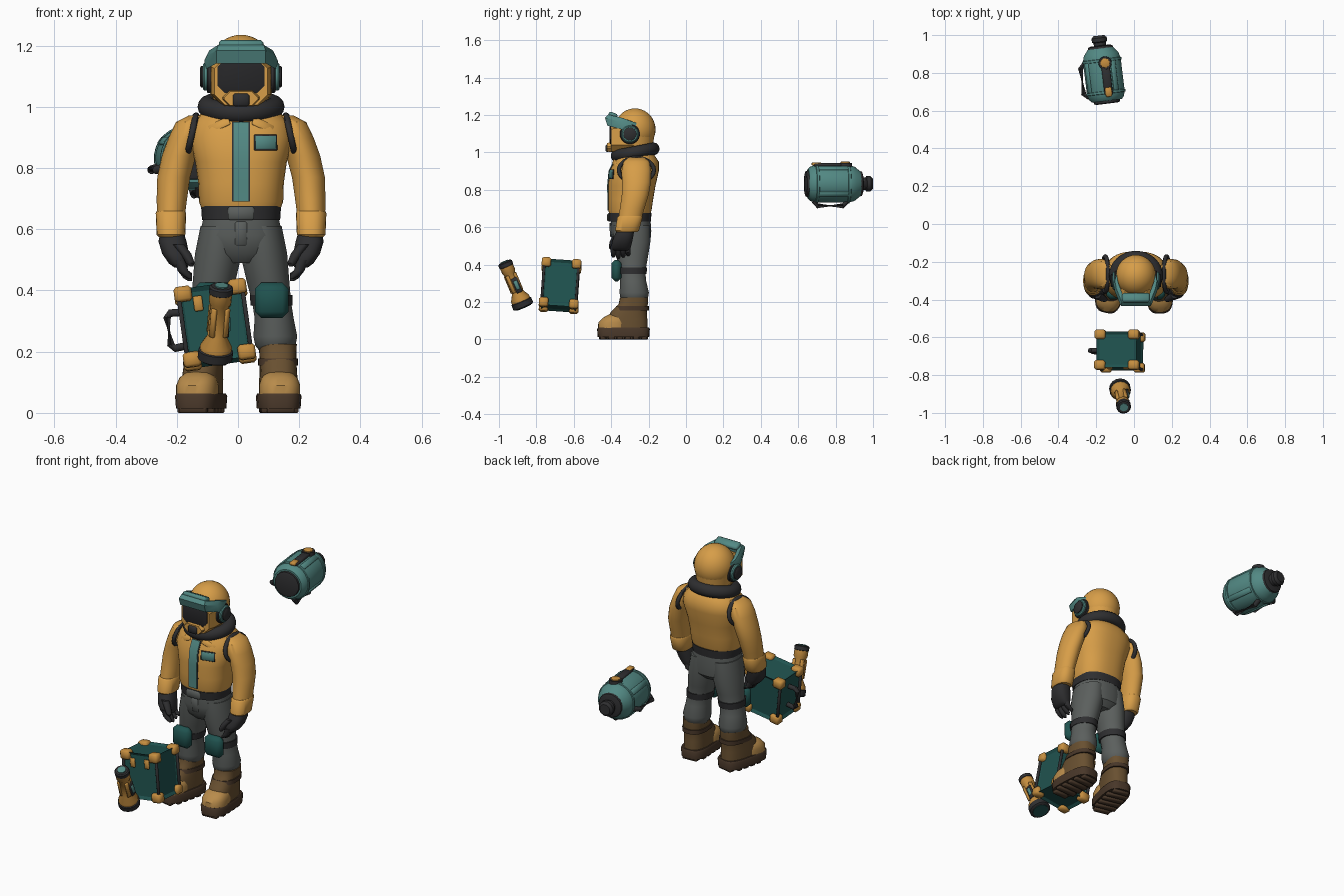
import bpy, bmesh
from math import sin, cos, pi, radians
from mathutils import Matrix, Vector

if "Cube" in bpy.data.objects:
    bpy.data.objects.remove(bpy.data.objects["Cube"])

X0 = 0.01                                   # middle of the figure
COLOURS = dict(
    jacket_yellow=(.68, .34, .065), gold=(.56, .27, .05), light_teal=(.085, .25, .23),
    dark_teal=(.014, .085, .078), trouser_grey=(.105, .115, .11), rubber_black=(.028, .028, .03),
    visor_black=(.02, .02, .022), boot_brown=(.14, .08, .03), toe_tan=(.48, .26, .07),
    sole_brown=(.065, .038, .022))
MATS = {}
for key, rgb in COLOURS.items():
    m = MATS[key] = bpy.data.materials.new(key)
    m.use_nodes = True
    m.diffuse_color = (*rgb, 1)
    bsdf = m.node_tree.nodes["Principled BSDF"]
    bsdf.inputs["Base Color"].default_value = (*rgb, 1)
    bsdf.inputs["Roughness"].default_value = .8
I = Matrix()


def place(x, y, z, rx=0, ry=0, rz=0):
    turn = Matrix.Rotation(radians(rz), 4, 'Z') @ Matrix.Rotation(radians(ry), 4, 'Y') @ Matrix.Rotation(radians(rx), 4, 'X')
    return Matrix.Translation((x, y, z)) @ turn


def finish(name, bm, mat, M=I, angle=40):
    bm.transform(M)
    bmesh.ops.recalc_face_normals(bm, faces=bm.faces)
    me = bpy.data.meshes.new(name)
    bm.to_mesh(me)
    bm.free()
    me.materials.append(MATS[mat])
    me.shade_smooth()
    me.set_sharp_from_angle(angle=radians(angle))
    ob = bpy.data.objects.new(name, me)
    bpy.context.collection.objects.link(ob)
    return ob


def skin(name, rings, mat, M=I, closed=False):
    """Join rings of points into a capped (or closed) surface."""
    bm = bmesh.new()
    rows = [[bm.verts.new(p) for p in ring] for ring in rings]
    pairs = list(zip(rows, rows[1:])) + ([(rows[-1], rows[0])] if closed else [])
    for a, b in pairs:
        for i in range(len(a)):
            j = (i + 1) % len(a)
            bm.faces.new((a[i], a[j], b[j], b[i]))
    if not closed:
        bm.faces.new(rows[0])
        bm.faces.new(rows[-1])
    return finish(name, bm, mat, M)


def loft(name, rows, mat, M=I, s=None, p=2, n=28):
    """Stack superellipses (x, y, z, rx, ry); s mirrors them about the figure."""
    def power(v):
        return (1 if v > 0 else -1) * abs(v) ** (2 / p)
    rings = []
    for x, y, z, rx, ry in rows:
        cx = x if s is None else X0 + s * x
        rings.append([(cx + rx * power(cos(t)), y + ry * power(sin(t)), z)
                      for t in (2 * pi * (i + .5) / n for i in range(n))])
    return skin(name, rings, mat, M)


def lathe(name, rows, mat, M=I, n=28):
    return loft(name, [(0, 0, z, r, r) for z, r in rows], mat, M, n=n)


def box(name, size, mat, M=I, bevel=.006, segments=1):
    bm = bmesh.new()
    bmesh.ops.create_cube(bm, size=1, matrix=Matrix.Diagonal((*size, 1)))
    if bevel:
        bmesh.ops.bevel(bm, geom=bm.edges[:], offset=bevel, segments=segments, affect='EDGES', profile=.5)
    return finish(name, bm, mat, M, 50)


def ball(name, size, mat, M=I):
    bm = bmesh.new()
    bmesh.ops.create_uvsphere(bm, u_segments=32, v_segments=20, radius=1, matrix=Matrix.Diagonal((*size, 1)))
    return finish(name, bm, mat, M)


def tube(name, pts, r, mat, M=I, closed=False):
    rings, count = [], len(pts)
    pts = [Vector(p) for p in pts]
    for i, p in enumerate(pts):
        a = pts[i - 1] if (i or closed) else p
        b = pts[(i + 1) % count] if (i + 1 < count or closed) else p
        q = (b - a).to_track_quat('Z', 'Y') if not closed else None
        if closed:                           # loops lie in a plane facing x
            out = (p - sum(pts, Vector()) / count).normalized()
            axes = (out, Vector((1, 0, 0)))
        else:
            axes = (q @ Vector((1, 0, 0)), q @ Vector((0, 1, 0)))
        rings.append([p + r * (axes[0] * cos(k * pi / 5) + axes[1] * sin(k * pi / 5)) for k in range(10)])
    return skin(name, rings, mat, M, closed)


def octagon(y, w, lo, hi, c):
    return [(X0 + x, y, z) for x, z in ((-w + c, lo), (w - c, lo), (w, lo + c), (w, hi - c),
                                        (w - c, hi), (c - w, hi), (-w, hi - c), (-w, lo + c))]


# Jacket body, belt and hips
TORSO = [(0, -.30, .655, .125, .105), (0, -.30, .69, .138, .116), (0, -.295, .75, .14, .12),
         (0, -.29, .82, .15, .127), (0, -.277, .90, .17, .132), (0, -.265, .95, .16, .12),
         (0, -.268, .985, .125, .1), (0, -.27, 1.01, .08, .08)]
loft("jacket_body", TORSO, "jacket_yellow", s=1, p=2.4, n=40)
loft("belt", [(0, -.30, .63, .128, .112), (0, -.30, .675, .131, .116)], "rubber_black", s=1, p=2.4, n=40)
loft("hips", [(0, -.295, .65, .12, .105), (0, -.295, .58, .137, .11), (0, -.29, .52, .125, .1),
              (0, -.29, .49, .07, .07)], "trouser_grey", s=1, p=2.3)
box("buckle", (.085, .012, .044), "trouser_grey", place(X0, -.416, .652))
box("fly", (.04, .012, .08), "trouser_grey", place(X0, -.402, .585, rx=4))

# Front placket follows the jacket
for name, mat, w, out in (("placket_edge", "rubber_black", .029, .002), ("placket", "light_teal", .024, .005)):
    skin(name, [[(X0 - w, y - ry - out, z), (X0 + w, y - ry - out, z), (X0 + w, y - ry + .01, z),
                 (X0 - w, y - ry + .01, z)] for x, y, z, rx, ry in TORSO[1:6]], mat)
PATCH = place(.09, -.399, .883, rx=-4, rz=15)
box("patch_border", (.078, .007, .052), "rubber_black", PATCH, .002)
box("chest_patch", (.07, .009, .044), "light_teal", PATCH @ place(0, -.002, 0), .002)

# Arms, gloves and shoulder straps
for s, side in ((1, "left"), (-1, "right")):
    loft(side + "_sleeve", [(.14, -.265, .972, .03, .045), (.168, -.265, .95, .045, .07),
         (.183, -.265, .90, .054, .08), (.203, -.265, .84, .056, .078), (.22, -.272, .77, .054, .072),
         (.226, -.288, .70, .05, .066), (.229, -.30, .645, .046, .062)], "jacket_yellow", s=s)
    loft(side + "_cuff", [(.229, -.297, .66, .046, .062), (.229, -.30, .652, .05, .068),
         (.229, -.315, .582, .047, .064), (.229, -.316, .574, .04, .056)], "jacket_yellow", s=s, p=2.4)
    loft(side + "_palm", [(.226, -.318, .60, .036, .044), (.224, -.33, .56, .046, .05),
         (.214, -.342, .52, .044, .054), (.202, -.348, .488, .034, .052), (.196, -.348, .475, .022, .044)],
         "rubber_black", s=s, p=2.4)
    for k in range(4):
        y = -.388 + k * .026
        drop = .008 * abs(k - 1)
        loft(f"{side}_finger_{k + 1}", [(.202, y, .50, .018, .015), (.19, y, .465, .018, .015),
             (.174, y, .44 + drop, .015, .013), (.166, y, .43 + drop, .006, .006)], "rubber_black", s=s, n=12)
    loft(side + "_thumb", [(.205, -.375, .55, .02, .02), (.18, -.392, .52, .018, .018),
         (.166, -.398, .49, .015, .015), (.162, -.398, .478, .006, .006)], "rubber_black", s=s, n=12)
    tube(side + "_shoulder_strap", [(X0 + s * (.162 - .014 * sin(t)), -.265 + .094 * cos(t), .905 + .066 * sin(t))
         for t in (k * pi / 12 for k in range(24))], .011, "rubber_black", closed=True)
    box(side + "_lapel", (.075, .007, .03), "jacket_yellow", place(X0 + s * .072, -.38, .94, rx=-22, ry=s * 25, rz=s * 12), .003)

    # Legs and knee pads
    loft(side + "_leg", [(.065, -.292, .61, .068, .1), (.074, -.29, .52, .077, .1), (.088, -.287, .43, .07, .082),
         (.1, -.287, .36, .064, .07), (.108, -.282, .31, .064, .07), (.112, -.277, .25, .072, .079),
         (.112, -.277, .22, .066, .074), (.112, -.277, .205, .054, .06)], "trouser_grey", s=s)
    loft(side + "_knee_strap", [(.1, -.287, .35, .069, .076), (.098, -.287, .385, .07, .08)], "rubber_black", s=s)
    box(side + "_knee_pad", (.11, .055, .115), "dark_teal", place(X0 + s * .1, -.372, .368), .02)

    # Boots, the right one toed out
    B = place(.13, -.28, 0, rz=3) if s > 0 else place(-.108, -.28, 0, rz=-13)
    loft(side + "_sole", [(0, -.055, .014, .07, .137), (0, -.055, .055, .073, .14), (0, -.055, .064, .068, .135)],
         "sole_brown", B, p=3.2)
    for k in range(6):
        box(f"{side}_tread_{k + 1}", (.122 if 0 < k < 5 else .09, .03, .03), "sole_brown", B @ place(0, .055 - k * .044, .015), .004)
    loft(side + "_boot", [(0, -.04, .06, .062, .115), (0, -.035, .11, .062, .108), (0, -.025, .15, .06, .095),
         (0, -.002, .19, .06, .078), (0, .002, .225, .062, .074)], "boot_brown", B, p=2.5)
    loft(side + "_toe_cap", [(0, -.11, .058, .067, .08), (0, -.11, .09, .067, .079), (0, -.1, .115, .059, .066),
         (0, -.09, .132, .04, .045), (0, -.085, .137, .015, .02)], "toe_tan", B, p=2.4)
    loft(side + "_ankle_strap", [(0, -.012, .155, .065, .094), (0, -.006, .178, .065, .087)], "sole_brown", B, p=2.5)

# Tilted neck ring
tilt = place(X0, -.272, 1.0, rx=11)
bpy.ops.mesh.primitive_torus_add(major_radius=.108, minor_radius=.034, major_segments=48, minor_segments=14)
ring = bpy.context.object
ring.name = "neck_ring"
ring.matrix_world = tilt @ Matrix.Diagonal((1, .93, 1, 1))
ring.data.materials.append(MATS["rubber_black"])
ring.data.shade_smooth()

# Helmet, visor and chin guard
ball("helmet_shell", (.106, .11, .113), "jacket_yellow", place(X0, -.273, 1.122))
loft("helmet_base", [(0, -.275, 1.0, .088, .095), (0, -.275, 1.11, .104, .108)], "jacket_yellow", s=1)
skin("face_frame", [octagon(-.28, .1, 1.0, 1.18, .04), octagon(-.36, .098, 1.0, 1.17, .04),
                    octagon(-.4, .087, 1.005, 1.16, .035)], "jacket_yellow")
skin("visor", [octagon(-.39, .077, 1.045, 1.154, .024), octagon(-.405, .077, 1.045, 1.154, .024),
               octagon(-.409, .066, 1.055, 1.145, .02)], "visor_black")
skin("chin_guard", [octagon(-.36, .07, 1.0, 1.06, .025), octagon(-.422, .055, 1.004, 1.05, .02)], "jacket_yellow")
box("chin_vent", (.054, .02, .042), "rubber_black", place(X0, -.42, 1.022))
brow = [(-.12, -.305, 1.135), (-.112, -.345, 1.15), (-.08, -.42, 1.168), (.08, -.42, 1.168), (.112, -.345, 1.15), (.12, -.305, 1.135)]
skin("brow_shade", [[(X0 + x, y, z - .026), (X0 + x, y - .013, z + .016), (X0 + x * .93, y + .005, z + .034),
                     (X0 + x * .85, y + .04, z + .022), (X0 + x * .9, y + .035, z - .02)] for x, y, z in brow], "light_teal")
box("brow_lamp", (.145, .05, .026), "light_teal", place(X0, -.39, 1.199, rx=-22), .008)
for s, side in ((1, "left"), (-1, "right")):
    E = place(X0, -.3, 1.098, ry=90 * s)
    lathe(side + "_ear_rim", [(.085, .054), (.108, .054), (.112, .05)], "rubber_black", E)
    lathe(side + "_ear_disc", [(.1, .046), (.12, .046), (.125, .041)], "light_teal", E)
    lathe(side + "_ear_hub", [(.11, .035), (.13, .035), (.134, .03)], "rubber_black", E)

# Tool crate
C = place(-.075, -.673, .288, rx=-4, ry=-8)
bm = bmesh.new()
bmesh.ops.create_cube(bm, size=1, matrix=Matrix.Diagonal((.215, .19, .25, 1)))
bmesh.ops.inset_individual(bm, faces=bm.faces[:], thickness=.022, depth=-.01)
finish("crate_body", bm, "dark_teal", C, 30)
for a in (-1, 1):
    for b in (-1, 1):
        for c in (-1, 1):
            box("crate_corner", (.058, .05, .05), "gold", C @ place(a * .09, b * .081, c * .108), .009)
        box("crate_edge", (.014, .014, .2), "rubber_black", C @ place(a * .105, b * .092, 0), .003)
    box("crate_latch", (.03, .012, .05), "gold", C @ place(a * .045, -.094, .07), .004)
tube("crate_handle", [(-.1, 0, -.055), (-.14, 0, -.058), (-.152, 0, -.045), (-.152, 0, .045), (-.14, 0, .058), (-.1, 0, .055)],
     .013, "rubber_black", C)

# Hand torch, lens end down
F = Matrix.Translation((-.075, -.87, .178)) @ Vector((.02, -.095, .225)).to_track_quat('Z', 'Y').to_matrix().to_4x4()
lathe("torch_rim", [(-.005, .05), (0, .057), (.028, .057), (.032, .05)], "rubber_black", F, 16)
lathe("torch_lens", [(-.008, .042), (.01, .042)], "dark_teal", F, 16)
lathe("torch_body", [(.025, .052), (.045, .052), (.08, .032), (.19, .031), (.2, .037), (.235, .037)], "gold", F, 16)
lathe("torch_cap", [(.228, .034), (.232, .039), (.252, .039), (.257, .033)], "rubber_black", F, 16)
lathe("torch_button", [(.25, .022), (.261, .022)], "light_teal", F, 16)
for k in range(4):
    G = F @ Matrix.Rotation(k * pi / 2 + pi / 4, 4, 'Z')
    box("torch_grip", (.012, .02, .1), "gold", G @ place(.032, 0, .135), .003)
S = Matrix.Translation((-.065, -.917, .29)) @ place(.028, .012, 0, rx=23)
box("torch_switch_base", (.016, .034, .085), "rubber_black", S, .004)
box("torch_switch", (.024, .02, .05), "light_teal", S, .004)

# Gas canister lying along y
T = place(-.142, .637, .832, rz=7) @ Matrix.Rotation(-pi / 2, 4, 'X')
lathe("canister_body", [(.015, .08), (.03, .093), (.055, .101), (.235, .101), (.265, .092), (.295, .068)], "light_teal", T)
for z in (.06, .23):
    lathe("canister_band", [(z - .008, .1), (z - .006, .105), (z + .006, .105), (z + .008, .1)], "light_teal", T)
lathe("canister_nose", [(0, .058), (.004, .07), (.03, .074)], "rubber_black", T, 16)
lathe("canister_collar", [(.285, .066), (.29, .07), (.305, .066), (.31, .05)], "rubber_black", T, 16)
lathe("canister_valve", [(.3, .034), (.325, .034), (.33, .042), (.35, .042), (.363, .03)], "rubber_black", T, 12)
for k in range(4):
    R = T @ Matrix.Rotation(k * pi / 2 + .6, 4, 'Z')
    box("canister_rib", (.012, .03, .16), "light_teal", R @ place(.101, 0, .145), .004)
box("canister_top_rail", (.045, .02, .19), "rubber_black", T @ place(.015, -.1, .14), .006)
K = T @ place(.015, -.1, .215, rx=90)
lathe("canister_knob_base", [(-.01, .036), (.012, .034)], "rubber_black", K, 16)
lathe("canister_knob", [(0, .027), (.017, .025), (.02, .018)], "gold", K, 12)
box("canister_clip", (.034, .018, .05), "gold", T @ place(.015, -.106, .06), .005)
for name, x, y, dx, dy in (("under_handle", .02, .092, .004, .026), ("side_handle", -.09, .03, -.027, .008)):
    tube("canister_" + name, [(x, y, .045), (x + dx, y + dy, .065), (x + dx, y + dy, .2), (x, y, .225)], .014, "rubber_black", T)
